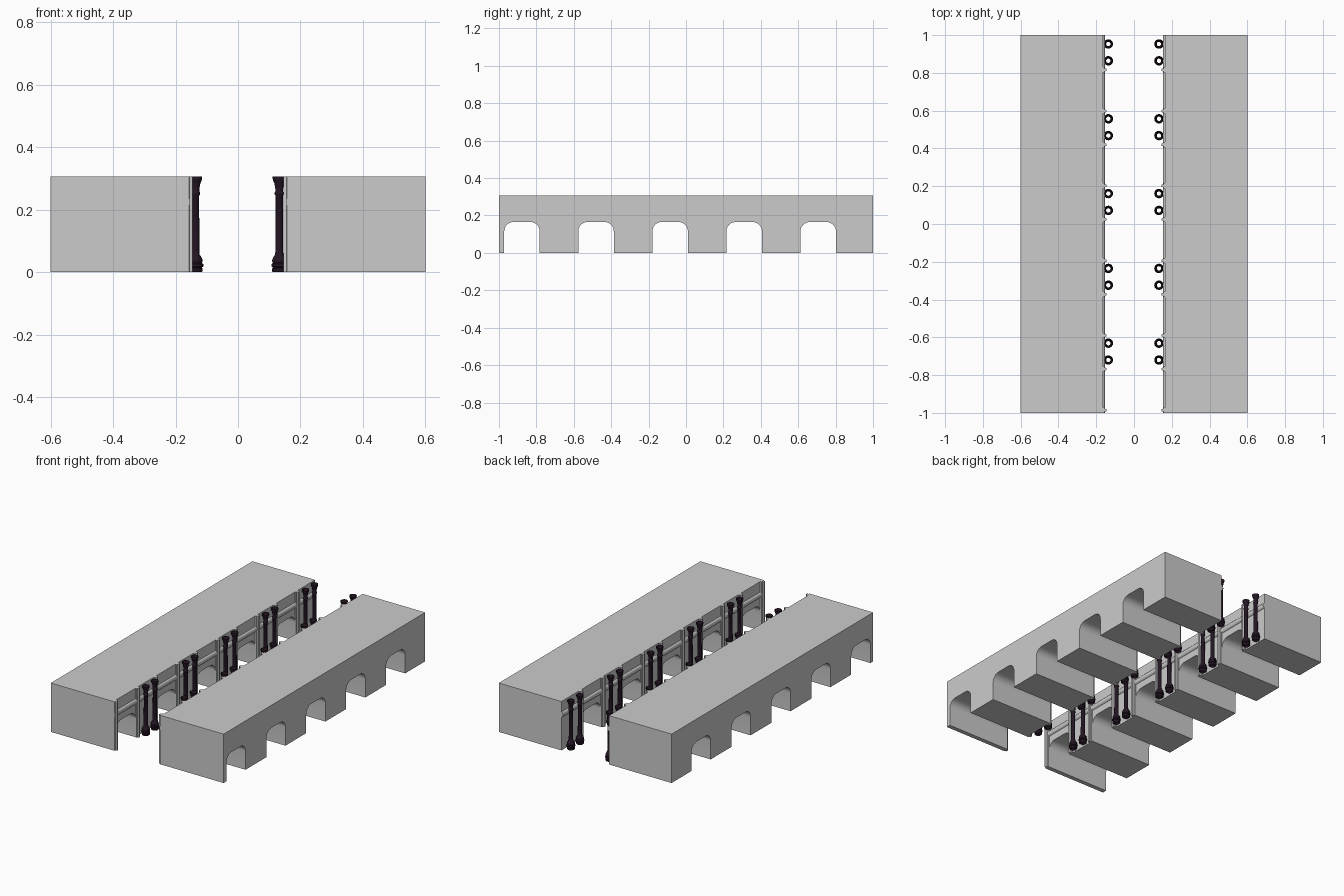
import bpy, bmesh, math
from mathutils import Matrix

if "Cube" in bpy.data.objects:
    bpy.data.objects.remove(bpy.data.objects["Cube"])

H, ARCH_H, R = 0.307, 0.165, 0.05
PITCH = 0.396
STARTS = [-0.972 + i * PITCH for i in range(5)]
ARCH_W = 0.19

dark = bpy.data.materials.new("dark_iron")
dark.diffuse_color = (0.018, 0.008, 0.018, 1)
dark.use_nodes = True
dark.node_tree.nodes["Principled BSDF"].inputs["Base Color"].default_value = dark.diffuse_color


def finish(bm, name, mat=None, smooth=None):
    me = bpy.data.meshes.new(name)
    bm.to_mesh(me)
    bm.free()
    ob = bpy.data.objects.new(name, me)
    bpy.context.collection.objects.link(ob)
    if mat:
        me.materials.append(mat)
    if smooth:
        bpy.ops.object.select_all(action='DESELECT')
        ob.select_set(True)
        bpy.context.view_layer.objects.active = ob
        bpy.ops.object.shade_smooth_by_angle(angle=math.radians(smooth))
    return ob


def extrude_points(bm, pts, offset):
    face = bm.faces.new([bm.verts.new(p) for p in pts])
    res = bmesh.ops.extrude_face_region(bm, geom=[face], use_keep_orig=True)
    vs = [g for g in res['geom'] if isinstance(g, bmesh.types.BMVert)]
    bmesh.ops.translate(bm, vec=offset, verts=vs)
    bmesh.ops.recalc_face_normals(bm, faces=bm.faces)


# Platform side wall: long outline with five rounded openings
def wall(name, side):
    pts = [(-1, H), (-1, 0)]
    for y0 in STARTS:
        y1 = y0 + ARCH_W
        pts.append((y0, 0))
        for cy, a0 in ((y0 + R, 180), (y1 - R, 90)):
            for k in range(9):
                a = math.radians(a0 - k * 90 / 8)
                pts.append((cy + R * math.cos(a), ARCH_H - R + R * math.sin(a)))
        pts.append((y1, 0))
    pts += [(1, 0), (1, H)]
    bm = bmesh.new()
    extrude_points(bm, [(side * 0.165, y, z) for y, z in pts], (side * 0.435, 0, 0))
    finish(bm, name, smooth=30)


# Stepped pilasters beside each opening
def pilasters(name, side):
    bm = bmesh.new()
    for y0 in STARTS:
        for yc in (y0 - 0.014, y0 + ARCH_W + 0.014):
            prof = [(0.166, -0.014), (0.157, -0.014), (0.155, -0.008), (0.146, -0.006),
                    (0.146, 0.006), (0.155, 0.008), (0.157, 0.014), (0.166, 0.014)]
            extrude_points(bm, [(side * x, yc + y, 0) for x, y in prof], (0, 0, H))
    finish(bm, name)


# Long horizontal moulding above the openings
def moulding(name, side):
    prof = [(0.166, 0.208), (0.159, 0.211), (0.155, 0.217), (0.154, 0.225),
            (0.155, 0.233), (0.159, 0.239), (0.166, 0.242)]
    bm = bmesh.new()
    extrude_points(bm, [(side * x, -1, z) for x, z in prof], (0, 2, 0))
    finish(bm, name, smooth=40)


# Slender turned columns, open tubes with moulded base and flared capital
def columns(name, x):
    prof = [(0.020, 0), (0.023, 0.004), (0.023, 0.012), (0.020, 0.015), (0.025, 0.019),
            (0.025, 0.026), (0.020, 0.030), (0.023, 0.035), (0.022, 0.042), (0.018, 0.050),
            (0.0135, 0.056), (0.0125, 0.065), (0.0115, 0.245), (0.0145, 0.249),
            (0.0145, 0.255), (0.012, 0.259), (0.013, 0.272), (0.016, 0.286),
            (0.020, 0.295), (0.021, 0.299), (0.021, H)]
    bm = bmesh.new()
    n = 20
    for y0 in STARTS:
        for dy in (0.252, 0.341):
            rings = [[bm.verts.new((x + r * math.cos(2 * math.pi * i / n),
                                    y0 + dy + r * math.sin(2 * math.pi * i / n), z))
                      for i in range(n)] for r, z in prof]
            for a, b in zip(rings, rings[1:]):
                for i in range(n):
                    j = (i + 1) % n
                    bm.faces.new((a[i], a[j], b[j], b[i]))
    finish(bm, name, dark, 40)


for label, side, cx in (("left", -1, -0.136), ("right", 1, 0.132)):
    wall(label + "_arched_wall", side)
    pilasters(label + "_pilasters", side)
    moulding(label + "_moulding", side)
    columns(label + "_columns", cx)
